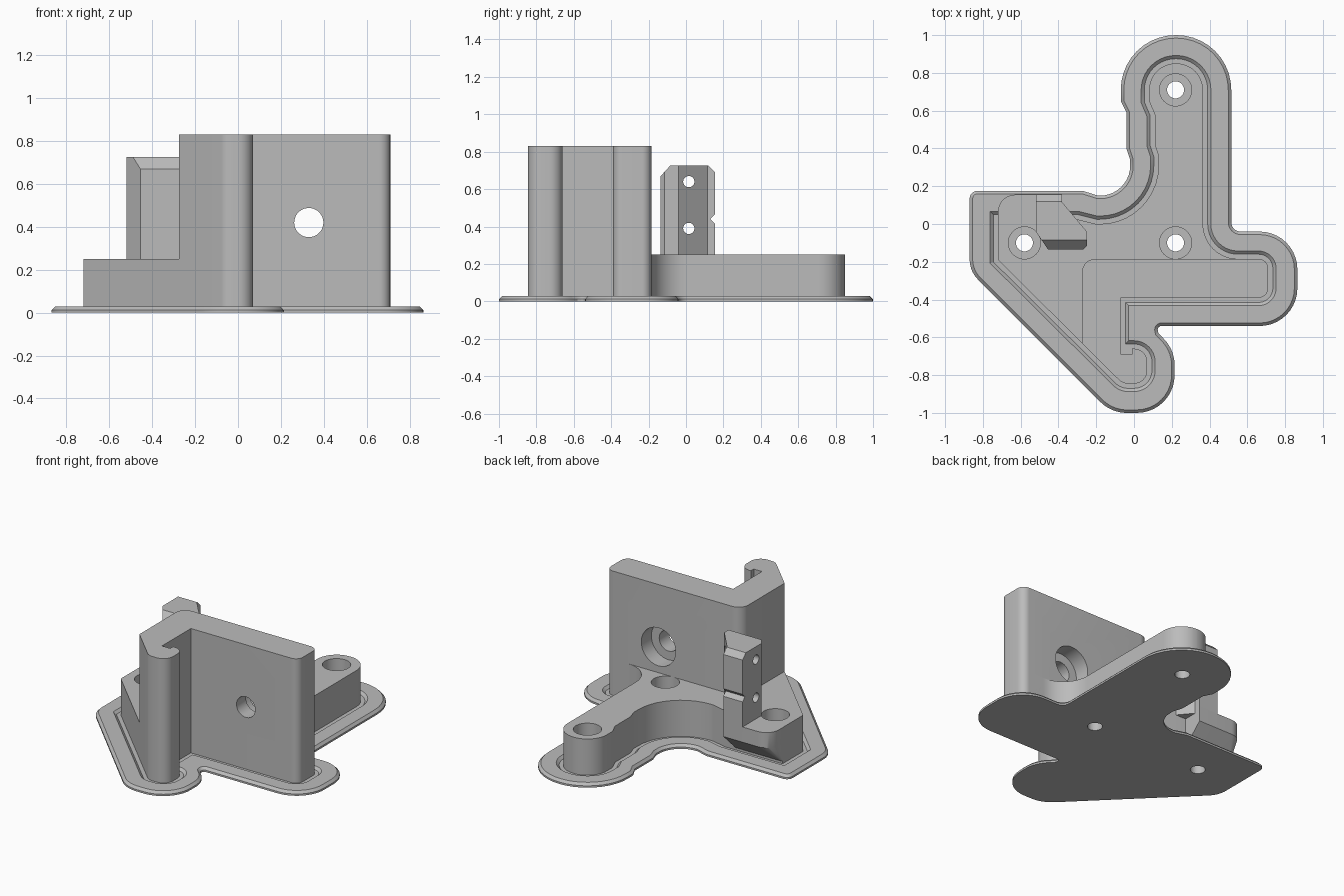
import bpy, bmesh, math
from mathutils import Vector

if "Cube" in bpy.data.objects:
    bpy.data.objects.remove(bpy.data.objects["Cube"], do_unlink=True)

grey = bpy.data.materials.new("plain grey")
grey.use_nodes = True
grey.diffuse_color = (0.5, 0.5, 0.5, 1)
grey.node_tree.nodes["Principled BSDF"].inputs["Base Color"].default_value = (0.5, 0.5, 0.5, 1)


def rounded(corners, steps=10):
    """Polygon whose corners (x, y[, radius]) are filleted."""
    pts, n = [], len(corners)
    for i, corner in enumerate(corners):
        p = Vector(corner[:2])
        if len(corner) == 2:
            pts.append(p)
            continue
        r = corner[2]
        d1 = (Vector(corners[i - 1][:2]) - p).normalized()
        d2 = (Vector(corners[(i + 1) % n][:2]) - p).normalized()
        half = d1.angle(d2) / 2
        centre = p + (d1 + d2).normalized() * r / math.sin(half)
        v1 = (p + d1 * r / math.tan(half) - centre).normalized()
        v2 = (p + d2 * r / math.tan(half) - centre).normalized()
        pts += [centre + v1.slerp(v2, k / steps) * r for k in range(steps + 1)]
    return pts


def offset(pts, d):
    """Move a closed outline outward by d with mitred corners."""
    n = len(pts)
    area = sum(pts[i - 1].cross(pts[i]) for i in range(n))
    s = 1 if area > 0 else -1
    out = []
    for i, p in enumerate(pts):
        e1 = (p - pts[i - 1]).normalized()
        e2 = (pts[(i + 1) % n] - p).normalized()
        n1, n2 = Vector((e1.y, -e1.x)) * s, Vector((e2.y, -e2.x)) * s
        out.append(p + (n1 + n2) * d / (1 + n1.dot(n2)))
    return out


def loft(name, rings, axis="z"):
    """Solid through (outline, height) rings stacked along an axis."""
    place = {"x": lambda a, b, h: (h, a, b), "y": lambda a, b, h: (a, h, b),
             "z": lambda a, b, h: (a, b, h)}[axis]
    bm = bmesh.new()
    loops = [[bm.verts.new(place(p[0], p[1], h)) for p in pts] for pts, h in rings]
    bm.faces.new(loops[0])
    bm.faces.new(loops[-1])
    for low, high in zip(loops, loops[1:]):
        for i in range(len(low)):
            bm.faces.new((low[i - 1], low[i], high[i], high[i - 1]))
    bmesh.ops.recalc_face_normals(bm, faces=bm.faces)
    mesh = bpy.data.meshes.new(name)
    bm.to_mesh(mesh)
    bm.free()
    mesh.materials.append(grey)
    obj = bpy.data.objects.new(name, mesh)
    bpy.context.collection.objects.link(obj)
    return obj


def prism(name, pts, low, high, axis="z"):
    return loft(name, [(pts, low), (pts, high)], axis)


def drill(name, a, b, r, low, high, axis="z"):
    circle = [(a + r * math.cos(t * math.tau / 40), b + r * math.sin(t * math.tau / 40)) for t in range(40)]
    return prism(name, circle, low, high, axis)


def combine(obj, cutters, operation="DIFFERENCE"):
    bpy.context.view_layer.objects.active = obj
    for cutter in cutters:
        mod = obj.modifiers.new("cut", "BOOLEAN")
        mod.operation, mod.object, mod.solver = operation, cutter, "EXACT"
        bpy.ops.object.modifier_apply(modifier=mod.name)


# Shared outlines
hook = [(0.07, -0.66, 0.07), (0.07, -0.845, 0.07), (-0.06, -0.845, 0.07)]
notch = [(-0.07, -0.69), (-0.01, -0.69), (-0.01, -0.66)]
wall_end = [(0.71, -0.185, 0.05), (0.71, -0.39, 0.05), (-0.07, -0.39)]


def body_outline(tip):
    return rounded([(0.08, 0.85, 0.14), (0.365, 0.85, 0.14), (0.365, -0.185, 0.185)]
                   + wall_end + tip + hook
                   + [(-0.72, -0.19), (-0.72, 0.025), (-0.3, 0.025), (-0.2, 0), (0.13, 0, 0.31),
                      (0.13, 0.36), (0.11, 0.42), (0.11, 0.58), (0.08, 0.65)])


# Thin base flange with chamfered rim and a recess around the body
rim = rounded([(-0.07, 1, 0.29), (0.515, 1, 0.29), (0.515, -0.04, 0.05), (0.865, -0.04, 0.2),
               (0.865, -0.54, 0.2), (0.12, -0.54, 0.02), (0.13, -0.58), (0.215, -0.665, 0.2),
               (0.215, -1, 0.2), (-0.12, -1, 0.2), (-0.87, -0.25, 0.15), (-0.87, 0.175, 0.04),
               (-0.27, 0.175), (-0.19, 0.15), (-0.02, 0.15, 0.16), (-0.02, 0.34), (-0.04, 0.4),
               (-0.04, 0.59), (-0.07, 0.65)])
flange = loft("base_flange", [(rim, 0), (rim, 0.012), (offset(rim, -0.016), 0.028)])
foot = body_outline([(-0.07, -0.66)])
recess = loft("recess_cutter", [(offset(foot, 0.025), 0.012), (offset(foot, 0.042), 0.028),
                                (offset(foot, 0.042), 0.05)])
combine(flange, [recess])

# Low platform and tall hooked wall
platform = prism("platform", body_outline(notch), 0.004, 0.25)
wall = prism("tall_wall", rounded([(-0.275, -0.185, 0.07)] + wall_end + notch + hook
                                  + [(-0.275, -0.632)]), 0.006, 0.83)


# Overhanging ledge that carries the tower
def ledge_ring(back, r):
    return rounded([(-0.72, 0), (-0.38, 0), (-0.38, back), (-0.72, back, r)])


ledge = loft("tower_ledge", [(ledge_ring(0.03, 0.01), 0.03), (ledge_ring(0.155, 0.09), 0.15),
                             (ledge_ring(0.155, 0.09), 0.25)])

# Tower: plan shape trimmed by its side profile
tower = prism("tower", [(-0.52, 0.155), (-0.52, -0.04), (-0.455, -0.135), (-0.27, -0.135),
                        (-0.25, -0.115), (-0.25, -0.04), (-0.38, 0.115), (-0.38, 0.155)], 0.2, 0.8)
profile = prism("tower_profile_cutter",
                [(-0.2, 0.22), (0.155, 0.22), (0.155, 0.415), (0.13, 0.44), (0.155, 0.465), (0.155, 0.69),
                 (0.12, 0.725), (-0.085, 0.725), (-0.135, 0.67), (-0.2, 0.6)], -0.7, -0.1, "x")
combine(tower, [profile], "INTERSECT")
pin_holes = [drill("pin_cutter", 0.015, z, 0.03, -0.7, -0.1, "x") for z in (0.39, 0.64)]
combine(tower, pin_holes)

# Counterbored screw holes in the platform and flange
spots = [(0.22, 0.71), (0.22, -0.1), (-0.58, -0.1)]
screws = [drill("screw_cutter", x, y, 0.045, -0.1, 0.4) for x, y in spots]
bores = [drill("bore_cutter", x, y, 0.085, 0.15, 0.4) for x, y in spots]
combine(flange, screws)
combine(platform, screws + bores)

# Counterbored cross hole in the wall
cross = [drill("cross_cutter", 0.33, 0.42, 0.068, -0.6, 0, "y"),
         drill("cross_bore_cutter", 0.33, 0.42, 0.125, -0.29, 0, "y")]
combine(wall, cross)

for helper in [recess, profile] + pin_holes + screws + bores + cross:
    bpy.data.objects.remove(helper, do_unlink=True)

# Smooth curved walls, keep edges crisp
bpy.ops.object.select_all(action="DESELECT")
for part in (flange, platform, wall, ledge, tower):
    part.select_set(True)
bpy.context.view_layer.objects.active = wall
bpy.ops.object.shade_smooth_by_angle(angle=math.radians(25))
